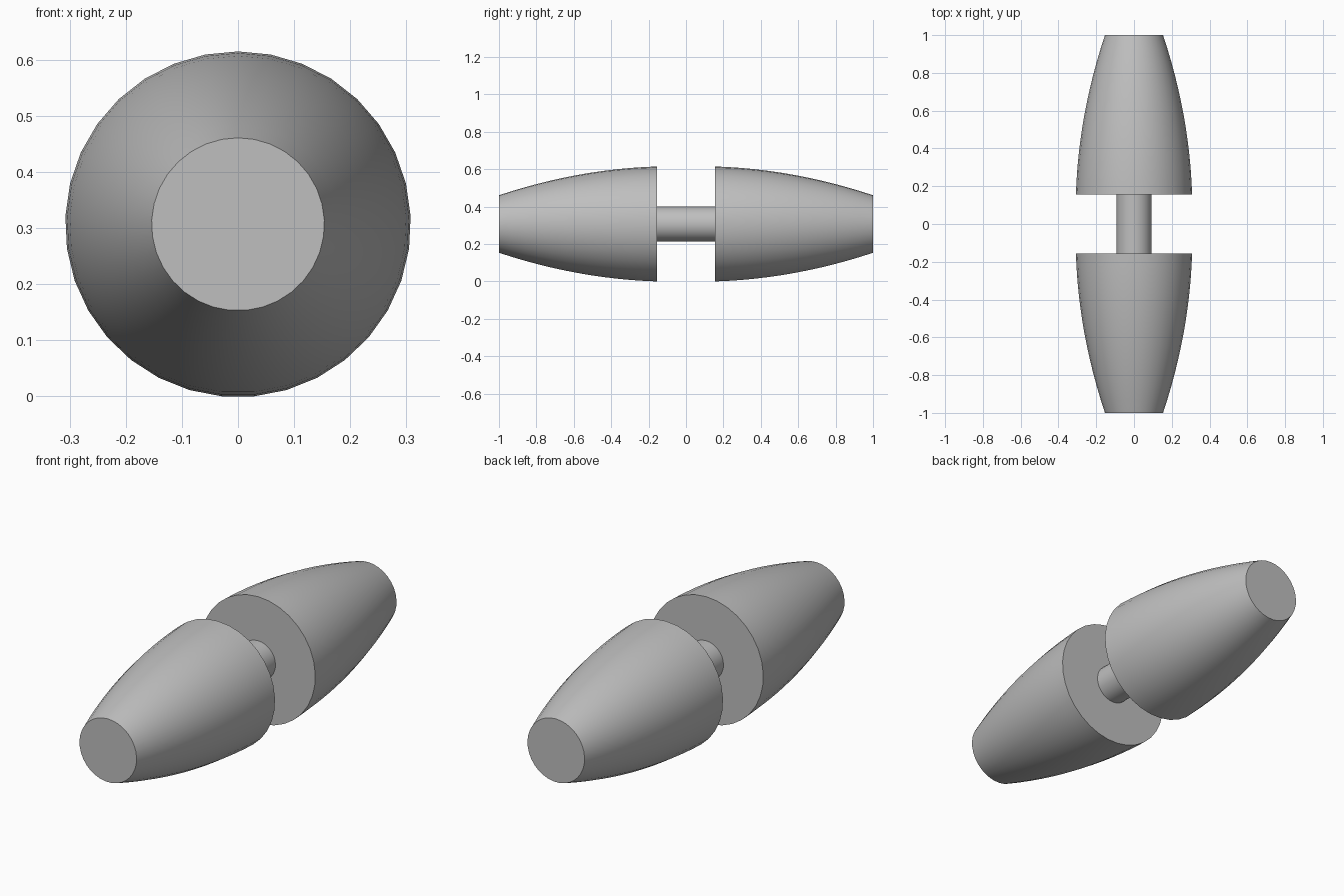
import bpy
import bmesh
import math

if "Cube" in bpy.data.objects:
    bpy.data.objects.remove(bpy.data.objects["Cube"], do_unlink=True)

SIDES = 33
WIDE, NARROW, ROD = 0.308, 0.154, 0.0935   # radii
INNER, OUTER = 0.155, 1.0                  # distances from the middle
AXIS = WIDE * math.cos(math.pi / SIDES)    # height of the long axis

grey = bpy.data.materials.new("plain grey")
grey.use_nodes = True
colour = (0.52, 0.52, 0.52, 1)
grey.diffuse_color = colour
grey.node_tree.nodes["Principled BSDF"].inputs["Base Color"].default_value = colour


def lathe(name, profile):
    """Closed solid of revolution about y from (y, radius) points."""
    bm = bmesh.new()
    rings = []
    for y, r in profile:
        angles = [2 * math.pi * i / SIDES for i in range(SIDES)]
        rings.append([bm.verts.new((r * math.sin(a), y, AXIS + r * math.cos(a)))
                      for a in angles])
    for a, b in zip(rings, rings[1:]):
        for i in range(SIDES):
            j = (i + 1) % SIDES
            bm.faces.new((a[i], a[j], b[j], b[i]))
    bm.faces.new(rings[0])
    bm.faces.new(rings[-1])
    bmesh.ops.recalc_face_normals(bm, faces=bm.faces)
    mesh = bpy.data.meshes.new(name)
    bm.to_mesh(mesh)
    bm.free()
    mesh.materials.append(grey)
    obj = bpy.data.objects.new(name, mesh)
    bpy.context.collection.objects.link(obj)
    bpy.ops.object.select_all(action="DESELECT")
    obj.select_set(True)
    bpy.context.view_layer.objects.active = obj
    bpy.ops.object.shade_smooth_by_angle(angle=math.radians(30))
    return obj


# Bowed taper from the wide inner face to the narrow outer end
STEPS = 12
taper = []
for k in range(STEPS + 1):
    t = k / STEPS
    drop = 0.17 * t + 0.83 * t * t
    taper.append((INNER + (OUTER - INNER) * t, WIDE - (WIDE - NARROW) * drop))

# Two matching tapered ends
for name, side in (("front_taper", -1), ("back_taper", 1)):
    lathe(name, [(side * y, r) for y, r in taper])

# Thin rod joining them
lathe("connecting_rod", [(-INNER, ROD), (INNER, ROD)])
